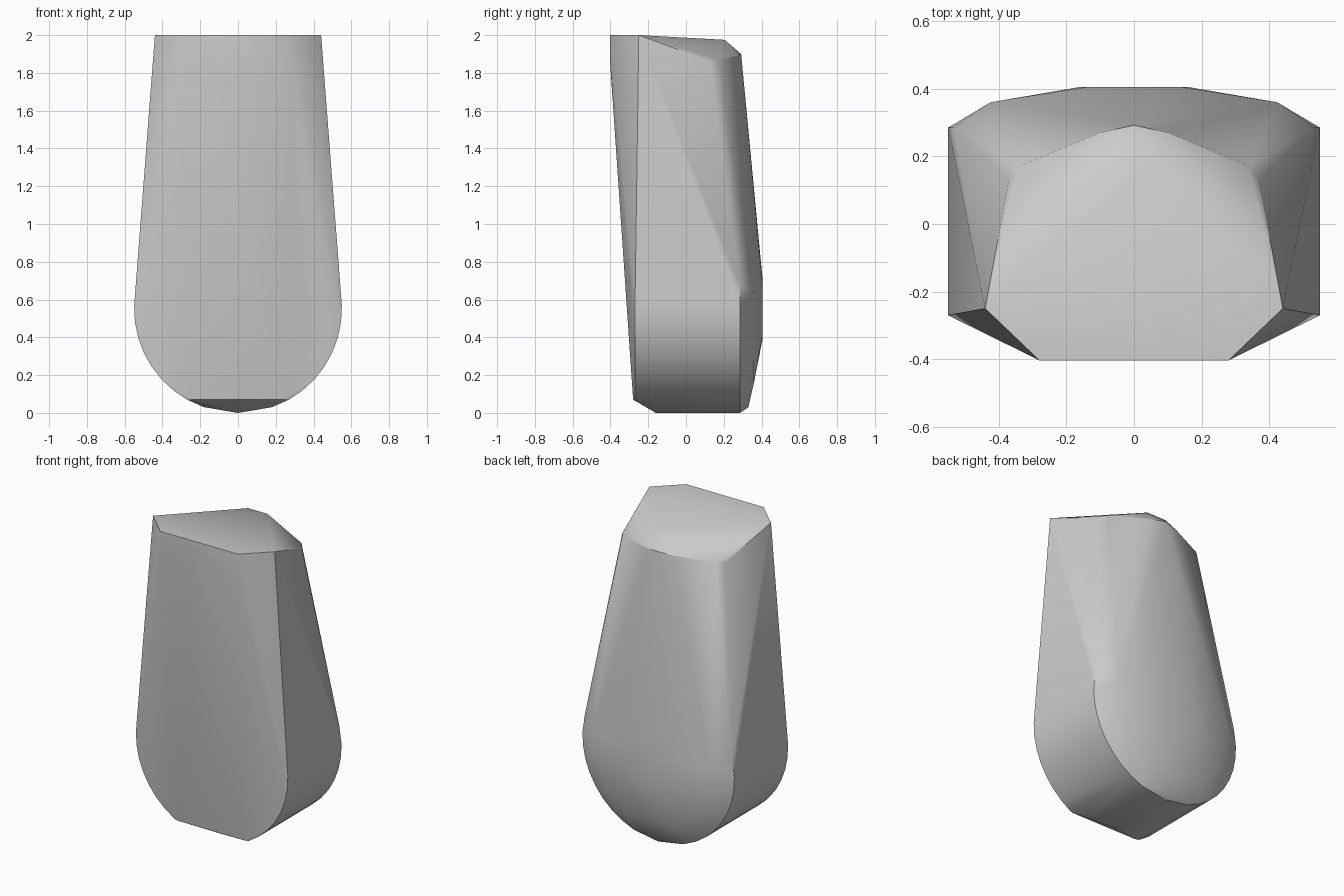
import bpy, bmesh
from math import sin, cos, radians

# Remove the default object
cube = bpy.data.objects.get("Cube")
if cube:
    bpy.data.objects.remove(cube, do_unlink=True)

# Single grey material
grey = bpy.data.materials.new("plain grey")
grey.use_nodes = True
colour = (0.6, 0.6, 0.6, 1)
grey.diffuse_color = colour
grey.node_tree.nodes["Principled BSDF"].inputs["Base Color"].default_value = colour

CENTRE = 0.55
points = []


def add(x, y, z):
    """Add a point and its mirror image."""
    points.append((x, y, z))
    if x:
        points.append((-x, y, z))


def arc(radius, y, angles):
    """Points on a circle around the rounded lower end; 0 is straight down."""
    for a in angles:
        add(radius * sin(radians(a)) if a % 180 else 0, y,
            CENTRE - radius * cos(radians(a)))


# Rounded lower end: front rim, chamfered bottom, back rim
arc(0.55, -0.27, (29, 38, 47, 56, 65, 74, 83, 92))
arc(0.55, -0.16, (0, 19))
arc(0.55, 0.285, (0, 19, 29, 38, 47, 56, 65, 74, 83, 92, 104))

# Shallow dome on the back
arc(0.52, 0.33, (0,))
arc(0.43, 0.36, (25, 50, 75, 100))
arc(0.16, 0.405, (0, 30, 60, 90, 120, 150, 180))

# Flat sloping front and tapered top
for p in ((0.24, -0.28, 0.07), (0.28, -0.403, 2.0), (0.28, -0.403, 1.87),
          (0.44, -0.25, 2.0), (0.37, 0.13, 1.86), (0.34, 0.17, 1.87),
          (0.07, 0.205, 1.975), (0.10, 0.27, 1.89), (0, 0.292, 1.9)):
    add(*p)

# Stretch a skin over the points
bm = bmesh.new()
for p in points:
    bm.verts.new(p)
hull = bmesh.ops.convex_hull(bm, input=bm.verts[:])
loose = [v for v in bm.verts if not v.link_faces]
bmesh.ops.delete(bm, geom=loose, context='VERTS')
bmesh.ops.recalc_face_normals(bm, faces=bm.faces[:])
mesh = bpy.data.meshes.new("tapered_body")
bm.to_mesh(mesh)
bm.free()
mesh.materials.append(grey)
body = bpy.data.objects.new("tapered_body", mesh)
bpy.context.collection.objects.link(body)

# Smooth shading with sharp edges kept
bpy.context.view_layer.objects.active = body
body.select_set(True)
bpy.ops.object.shade_smooth_by_angle(angle=radians(30))
